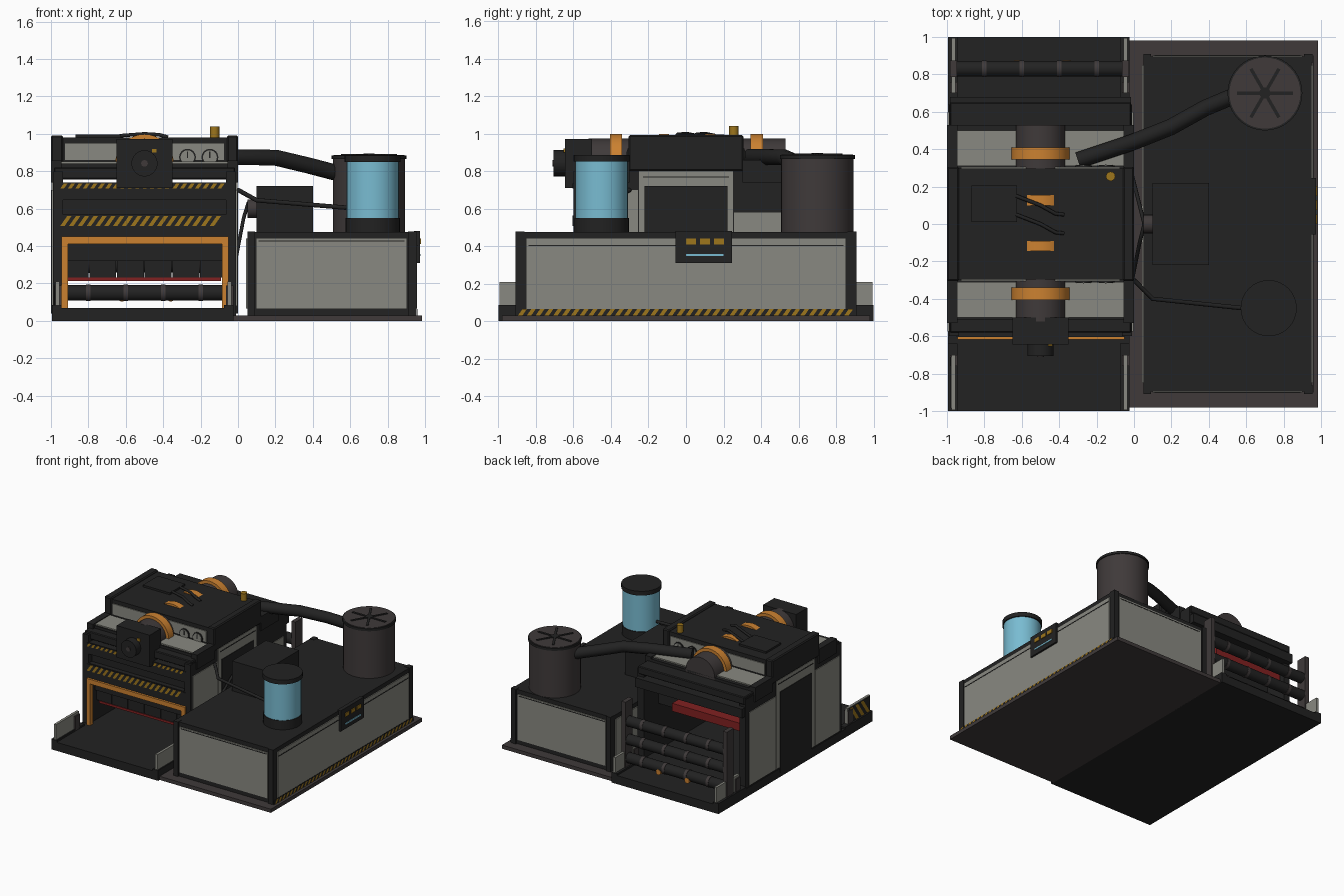
import bpy, bmesh, math
from mathutils import Vector

if "Cube" in bpy.data.objects:
    bpy.data.objects.remove(bpy.data.objects["Cube"])


def mat(name, r, g, b):
    m = bpy.data.materials.new(name)
    m.diffuse_color = (r, g, b, 1)
    m.use_nodes = True
    m.node_tree.nodes["Principled BSDF"].inputs["Base Color"].default_value = m.diffuse_color
    return m


DARK = mat("charcoal", .016, .016, .016)
BROWN = mat("warm_grey", .05, .042, .042)
LIGHT = mat("pale_grey", .25, .25, .22)
ORANGE = mat("orange", .60, .22, .03)
CYAN = mat("sky_blue", .19, .50, .64)
YELLOW = mat("ochre", .34, .18, .012)
RED = mat("dark_red", .22, .015, .015)


def finish(name, bm, m):
    me = bpy.data.meshes.new(name)
    bm.to_mesh(me)
    bm.free()
    me.materials.append(m)
    ob = bpy.data.objects.new(name, me)
    bpy.context.collection.objects.link(ob)
    return ob


def box(name, x, y, z, m, bevel=0):
    """Box from (min, max) ranges."""
    bm = bmesh.new()
    bmesh.ops.create_cube(bm, size=1)
    for v in bm.verts:
        v.co = [r[0] + (c + .5) * (r[1] - r[0]) for c, r in zip(v.co, (x, y, z))]
    if bevel:
        bmesh.ops.bevel(bm, geom=bm.edges[:], offset=bevel, segments=1, affect='EDGES')
    return finish(name, bm, m)


def cyl(name, a, b, r, m, n=32):
    """Capped cylinder between two points."""
    a, b = Vector(a), Vector(b)
    bm = bmesh.new()
    bmesh.ops.create_cone(bm, cap_ends=True, segments=n, radius1=r, radius2=r, depth=(b - a).length)
    q = Vector((0, 0, 1)).rotation_difference(b - a)
    for v in bm.verts:
        v.co = q @ v.co + (a + b) / 2
    for f in bm.faces:
        f.smooth = len(f.verts) == 4
    for e in bm.edges:
        e.smooth = all(len(f.verts) == 4 for f in e.link_faces)
    return finish(name, bm, m)


def tube(name, pts, r, m):
    cu = bpy.data.curves.new(name, 'CURVE')
    cu.dimensions = '3D'
    cu.bevel_depth, cu.bevel_resolution, cu.use_fill_caps = r, 3, True
    sp = cu.splines.new('POLY')
    sp.points.add(len(pts) - 1)
    for p, c in zip(sp.points, pts):
        p.co = (*c, 1)
    cu.materials.append(m)
    ob = bpy.data.objects.new(name, cu)
    bpy.context.collection.objects.link(ob)


def hazard(name, a, b, z, axis, at, out, pitch=.047):
    """Slanted stripes on a dark band, running along x or y."""
    lo, hi = sorted((at, at + out * .004))
    rng = [(a, b), (lo, hi)] if axis == 'x' else [(lo, hi), (a, b)]
    box(name + "_band", *rng, z, DARK)
    bm = bmesh.new()
    h, d = z[1] - z[0], at + out * .006
    n = int((b - a - h) / pitch) + 1
    for i in range(n):
        u = a + i * pitch
        q = [(u, z[0]), (u + pitch / 2, z[0]), (u + pitch / 2 + h * .7, z[1]), (u + h * .7, z[1])]
        q = [(min(s, b), t) for s, t in q]
        if (axis == 'x') == (out > 0):
            q.reverse()
        bm.faces.new([bm.verts.new((s, d, t) if axis == 'x' else (d, s, t)) for s, t in q])
    finish(name + "_stripes", bm, YELLOW)


# --- Base plates
box("base_plate", (-.03, .985), (-.98, .98), (0, .03), BROWN)
box("conveyor_tray", (-.995, -.025), (-1, 1), (0, .07), DARK)

# --- Power cabinet with framed pale panels
box("cabinet", (.05, .95), (-.895, .895), (.03, .475), DARK)
for s in (-1, 1):
    y = sorted((s * .89, s * .902))
    box("cabinet_end_panel", (.10, .90), y, (.065, .44), LIGHT)
    y = sorted((s * .90, s * .904))
    box("cabinet_end_seam", (.11, .89), y, (.424, .43), DARK)
    for x in ((.05, .09), (.91, .955)):
        box("cabinet_corner", x, sorted((s * .86, s * .908)), (.03, .478), DARK)
box("cabinet_side_panel", (.94, .957), (-.85, .85), (.065, .44), LIGHT)
box("cabinet_side_seam", (.95, .959), (-.84, .84), (.40, .407), DARK)
box("cabinet_inner_panel", (.042, .06), (-.85, .85), (.065, .44), LIGHT)
hazard("cabinet_hazard", -.9, .9, (.024, .064), 'y', .957, 1)

# --- Control panel
box("control_panel", (.94, .972), (-.055, .245), (.31, .48), DARK)
for i in range(3):
    y = i * .075
    box("control_button", (.97, .978), (y, y + .052), (.41, .44), YELLOW)
box("control_screen_line", (.97, .977), (0, .2), (.347, .358), CYAN)

# --- Exhaust drum with fan
ex = (.7, .7)
cyl("exhaust_drum", (*ex, .475), (*ex, .875), .193, BROWN, 40)
cyl("exhaust_rim", (*ex, .865), (*ex, .885), .2, DARK, 40)
cyl("exhaust_lid", (*ex, .88), (*ex, .888), .19, BROWN, 40)
cyl("fan_hub", (*ex, .88), (*ex, .896), .03, DARK, 16)
for i in range(6):
    ob = box("fan_blade", (.01, .15), (-.009, .009), (.885, .893), DARK)
    ob.location, ob.rotation_euler = (*ex, 0), (0, 0, math.radians(60 * i))

# --- Coolant tank
ct = (.72, -.45)
for n, z0, z1, r, m in (("tank_base", .475, .55, .145, DARK), ("tank_glass", .55, .85, .14, CYAN),
                        ("tank_cap", .85, .885, .15, DARK)):
    cyl(n, (*ct, z0), (*ct, z1), r, m)

# --- Pump box, coupling, pipe and cables
box("pump_box", (.10, .40), (-.22, .22), (.475, .72), DARK)
cyl("pump_coupling", (.05, 0, .6), (.1, 0, .6), .05, BROWN, 20)
tube("exhaust_pipe", [(-.3, .34, .875), (0, .44, .875), (.2, .52, .873), (.38, .62, .83), (.57, .7, .78)], .044, DARK)
tube("coolant_hose", [(0, -.3, .7), (.1, -.4, .645), (.58, -.45, .605)], .012, DARK)
tube("power_cable", [(-.01, .26, .34), (.03, .1, .55), (.055, 0, .63), (.03, -.1, .55), (-.01, -.3, .34)], .01, DARK)

# --- Main housing: side walls, crossbeams, tunnel curtain
for s, x in ((-1, (-.99, -.935)), (1, (-.065, -.01))):
    box("side_wall", x, (-.6, .64), (.03, .80), DARK)
    out = x[0] if s < 0 else x[1]
    px = sorted((out - s * .01, out + s * .006))
    rear_top = .68 if s < 0 else .58
    box("side_panel_front", px, (-.575, -.255), (.08, .70), LIGHT)
    box("side_panel_rear", px, (.255, .6), (.08, rear_top), LIGHT)
    box("side_panel_door", px, (-.25, .25), (.08, .80), LIGHT)
    box("side_door", sorted((out, out + s * .01)), (-.205, .205), (.04, .70), DARK)
    box("door_seam", sorted((out, out + s * .008)), (-.23, .23), (.765, .772), DARK)
box("housing_core", (-.94, -.06), (-.56, .45), (.45, .735), DARK)
box("front_beam_low", (-.95, -.05), (-.60, -.5), (.45, .57), DARK)
box("front_beam_top", (-.95, -.05), (-.60, -.5), (.645, .74), DARK)
box("rear_beam", (-.985, -.015), (.4, .68), (.66, .735), DARK)
for i in range(6):
    x = -.945 + i * .148
    box("curtain_flap", (x + .002, x + .146), (-.50, -.49), (.232, .34), DARK)
box("curtain_header", (-.94, -.06), (-.52, -.48), (.32, .46), DARK)
box("curtain_red_edge", (-.91, -.09), (-.505, -.485), (.214, .232), RED)
box("rear_red_bar", (-.92, -.3), (.5, .61), (.51, .575), RED)

# --- Orange tunnel frame and warning stripes
for x in ((-.945, -.91), (-.085, -.05)):
    box("tunnel_frame_post", x, (-.618, -.58), (.07, .45), ORANGE)
box("tunnel_frame_top", (-.945, -.05), (-.618, -.58), (.412, .45), ORANGE)
hazard("front_hazard_low", -.95, -.05, (.508, .562), 'x', -.6, -1)
hazard("front_hazard_top", -.95, -.05, (.708, .735), 'x', -.6, -1, .04)

# --- Hood: shoulders, upper block, gauges
box("hood_base", (-.985, -.015), (-.58, .65), (.757, .82), DARK, .006)
box("hood_step", (-.985, -.015), (-.51, .53), (.82, .842), DARK)
for s in (-1, 1):
    y = sorted((s * .31, s * .5))
    box("shoulder_panel", (-.945, -.05), y, (.835, .852), LIGHT)
    for x in ((-1, -.945), (-.055, 0)):
        box("shoulder_cheek", x, sorted((s * .3, s * .53)), (.74, .858), DARK)
    box("upper_pale_strip", (-.925, -.075), sorted((s * .29, s * .305)), (.86, .948), LIGHT)
    for x in (-.27, -.15):
        cyl("gauge_ring", (x, s * .30, .875), (x, s * .312, .875), .045, DARK, 24)
        cyl("gauge_face", (x, s * .30, .875), (x, s * .315, .875), .037, LIGHT, 24)
        box("gauge_needle", (x - .004, x + .004), sorted((s * .31, s * .318)), (.87, .905), DARK)
box("upper_block", (-.985, -.01), (-.298, .298), (.81, .98), DARK)
for x in ((-1, -.935), (-.06, 0)):
    box("upper_end_cap", x, (-.306, .306), (.80, .992), DARK, .008)
box("top_plate", (-.87, -.625), (.01, .205), (.97, .996), DARK)
for y in (0, -.1):
    tube("top_cable", [(-.63, .15 + y, .99), (-.5, .1 + y, 1.0), (-.42, .055 + y, .995), (-.375, .05 + y, .982)], .01, DARK)
cyl("beacon", (-.125, .255, .97), (-.125, .255, 1.04), .025, YELLOW, 16)

# --- Drive drum with orange rings, motor and knob
c = (-.5, .842)
cyl("drive_drum", (c[0], -.52, c[1]), (c[0], .53, c[1]), .132, BROWN, 36)
for y0, y1 in ((-.405, -.34), (-.145, -.09), (.1, .155), (.345, .41)):
    cyl("drum_ring", (c[0], y0, c[1]), (c[0], y1, c[1]), .156, ORANGE, 36)
box("motor_box", (-.65, -.35), (-.645, -.5), (.71, .972), DARK)
cyl("motor_knob", (c[0], -.705, c[1]), (c[0], -.64, c[1]), .07, DARK, 24)
cyl("knob_hub", (c[0], -.712, c[1]), (c[0], -.7, c[1]), .018, BROWN, 16)
box("motor_light", (-.46, -.435), (-.652, -.64), (.9, .92), YELLOW)

# --- Tray guard rails, roller posts
for x, s in ((-.965, -1), (-.045, 1)):
    for e in (-1, 1):
        box("guard_rail", (x - .01, x + .01), sorted((e * .70, e * .995)), (.07, .21), LIGHT)
        box("rail_foot", (x - .02, x + .02), sorted((e * .7, e * .76)), (.06, .19), BROWN)
        box("tray_edge", (x - .03, x + .02), sorted((e * .64, e)), (.05, .085), DARK)
    box("roller_post", (x - .018, x + .018), (.785, .875), (.06, .62), BROWN)
hazard("rail_hazard", -.985, -.71, (.08, .205), 'y', -.976, -1, .07)

# --- Exit rollers
for i in range(3):
    z = .15 + .15 * i
    cyl("exit_roller", (-.95, .83, z), (-.06, .83, z), .042, DARK, 20)
    for x in (-.8, -.6, -.4, -.2):
        cyl("roller_band", (x - .012, .83, z), (x + .012, .83, z), .045, BROWN, 20)
for x in (-.62, -.36):
    cyl("roller_sensor", (x, .845, .125), (x, .875, .125), .022, ORANGE, 12)
